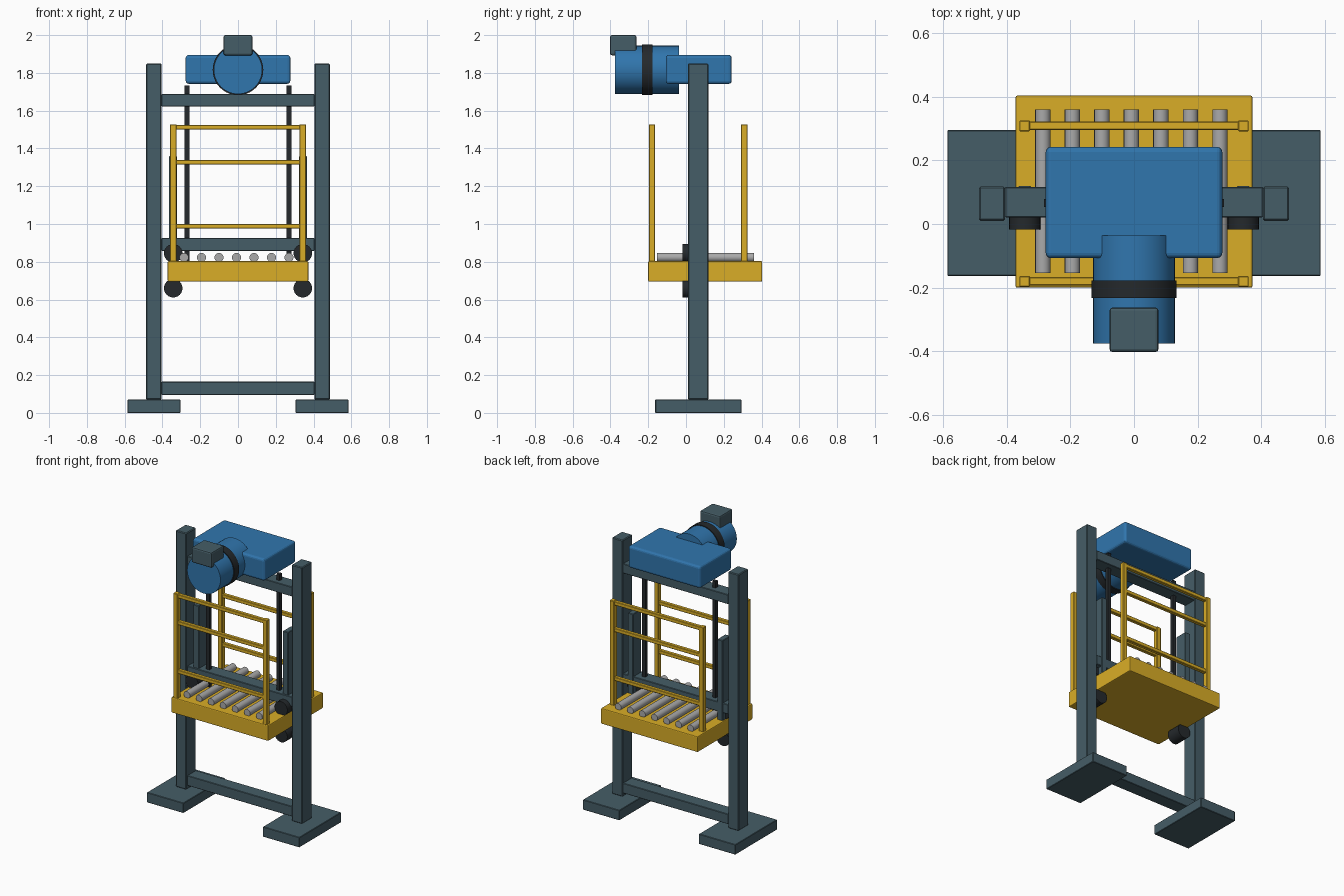
import bpy, math
from mathutils import Vector

if "Cube" in bpy.data.objects:
    bpy.data.objects.remove(bpy.data.objects["Cube"])


def mat(name, rgb):
    m = bpy.data.materials.new(name)
    m.diffuse_color = (*rgb, 1)
    m.use_nodes = True
    m.node_tree.nodes["Principled BSDF"].inputs["Base Color"].default_value = m.diffuse_color
    return m


SLATE = mat("slate", (0.06, 0.11, 0.135))
YELLOW = mat("yellow", (0.70, 0.42, 0.02))
BLUE = mat("blue", (0.03, 0.18, 0.42))
BLACK = mat("black", (0.018, 0.022, 0.025))
STEEL = mat("steel", (0.4, 0.4, 0.4))


def box(name, lo, hi, material, bevel=0.003, segments=1):
    lo, hi = Vector(lo), Vector(hi)
    bpy.ops.mesh.primitive_cube_add(size=1, location=(lo + hi) / 2)
    ob = bpy.context.object
    ob.name = name
    ob.scale = hi - lo
    bpy.ops.object.transform_apply(location=False, rotation=False, scale=True)
    ob.data.materials.append(material)
    if bevel:
        b = ob.modifiers.new("edge", 'BEVEL')
        b.width, b.segments = bevel, segments
    return ob


def cyl_y(name, x, z, r, y0, y1, material, sides=32):
    bpy.ops.mesh.primitive_cylinder_add(vertices=sides, radius=r, depth=y1 - y0,
                                        location=(x, (y0 + y1) / 2, z),
                                        rotation=(math.pi / 2, 0, 0))
    ob = bpy.context.object
    ob.name = name
    ob.data.materials.append(material)
    bpy.ops.object.shade_smooth_by_angle(angle=math.radians(35))
    return ob


# Parts repeated on the left and right
for s, side in ((-1, "left"), (1, "right")):
    def sbox(name, x0, x1, y, z, material, bevel=0.003):
        a, b = sorted((s * x0, s * x1))
        return box(f"{side}_{name}", (a, y[0], z[0]), (b, y[1], z[1]), material, bevel)

    sbox("foot", 0.305, 0.586, (-0.163, 0.295), (0, 0.07), SLATE)
    sbox("column", 0.405, 0.486, (0.01, 0.118), (0.07, 1.85), SLATE, 0.005)
    sbox("carriage_upright", 0.323, 0.364, (0.03, 0.119), (0.70, 1.36), SLATE)

    # Guide rollers
    for z, level in ((0.66, "lower"), (0.845, "upper")):
        cyl_y(f"{side}_{level}_guide_wheel", s * 0.343, z, 0.049, -0.018, 0.085, BLACK, 24)

    # Lifting chain
    sbox("lifting_chain", 0.257, 0.282, (0.054, 0.079), (0.80, 1.732), BLACK, 0)

    # Guard posts
    for y, end in ((-0.18, "front"), (0.308, "back")):
        sbox(f"{end}_guard_post", 0.326, 0.36, (y - 0.017, y + 0.017), (0.80, 1.528), YELLOW)

# Cross beams between the columns
for name, z0, z1 in (("base_beam", 0.095, 0.165), ("carriage_beam", 0.858, 0.925),
                     ("top_beam", 1.622, 1.688)):
    box(name, (-0.405, 0.021, z0), (0.405, 0.116, z1), SLATE)

# Guard rails
for y, end in ((-0.18, "front"), (0.308, "back")):
    for i, z in enumerate((0.988, 1.327, 1.512)):
        box(f"{end}_guard_rail_{i + 1}", (-0.343, y - 0.013, z - 0.013),
            (0.343, y + 0.013, z + 0.013), YELLOW)

# Lift platform and its conveyor rollers
box("platform", (-0.372, -0.2, 0.695), (0.372, 0.403, 0.804), YELLOW, 0.006, 2)
for i in range(7):
    cyl_y(f"conveyor_roller_{i + 1}", -0.286 + 0.0926 * i, 0.823, 0.024, -0.153, 0.359, STEEL, 20)

# Gear housing, motor, flange ring and terminal box
box("gear_housing", (-0.277, -0.107, 1.742), (0.277, 0.242, 1.895), BLUE, 0.016, 3)
cyl_y("motor", 0, 1.816, 0.128, -0.375, -0.036, BLUE, 40)
cyl_y("motor_ring", 0, 1.816, 0.134, -0.233, -0.178, BLACK, 40)
box("terminal_box", (-0.077, -0.402, 1.893), (0.077, -0.262, 2.0), SLATE, 0.01, 2)
